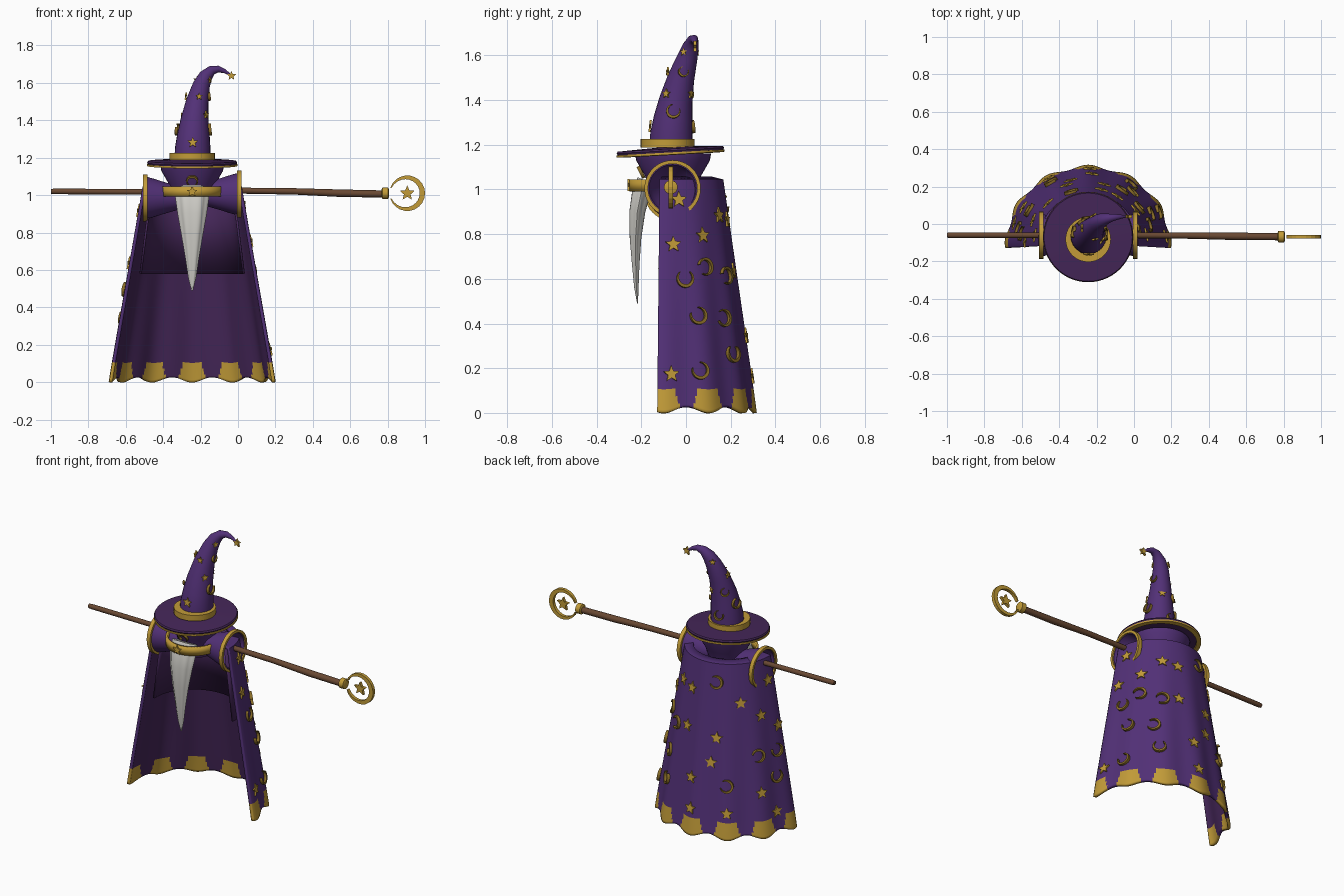
import bpy, bmesh
from math import sin, cos, pi, radians
from mathutils import Vector, Matrix

cube = bpy.data.objects.get("Cube")
if cube:
    bpy.data.objects.remove(cube, do_unlink=True)


def material(name, r, g, b):
    m = bpy.data.materials.new(name)
    m.use_nodes = True
    m.diffuse_color = (r, g, b, 1)
    m.node_tree.nodes["Principled BSDF"].inputs["Base Color"].default_value = (r, g, b, 1)
    return m


PURPLE = material("purple cloth", .085, .03, .185)
LINING = material("dark purple lining", .06, .02, .1)
GOLD = material("gold", .54, .33, .04)
OLD_GOLD = material("old gold", .25, .15, .02)
WOOD = material("brown wood", .14, .065, .032)
BEARD = material("white beard", .62, .61, .57)
CX = -.245                     # body centre line
UP = Vector((0, 0, 1))


def finish(name, bm, mats, angle=None):
    me = bpy.data.meshes.new(name)
    bm.to_mesh(me)
    bm.free()
    for m in mats:
        me.materials.append(m)
    if angle:
        me.polygons.foreach_set("use_smooth", [True] * len(me.polygons))
        me.set_sharp_from_angle(angle=radians(angle))
    ob = bpy.data.objects.new(name, me)
    bpy.context.scene.collection.objects.link(ob)
    return ob


def skin(name, rows, mats, closed=True, caps=False, loop=False, rule=None):
    """Quads between rows of points."""
    bm = bmesh.new()
    vs = [[bm.verts.new(p) for p in row] for row in rows]
    n = len(rows[0])
    pairs = list(zip(vs, vs[1:])) + ([(vs[-1], vs[0])] if loop else [])
    for lo, hi in pairs:
        for j in range(n if closed else n - 1):
            k = (j + 1) % n
            f = bm.faces.new((lo[j], lo[k], hi[k], hi[j]))
            if rule:
                f.material_index = rule(f.calc_center_median())
    if caps:
        bm.faces.new(vs[0][::-1])
        bm.faces.new(vs[-1])
    return finish(name, bm, mats, 40)


def ring(c, axis, r, n=32, flat=1, lobes=0):
    q = UP.rotation_difference(Vector(axis).normalized())
    pts = []
    for i in range(n):
        a = 2 * pi * i / n
        w = r * (1 + lobes * cos(6 * a))
        pts.append(Vector(c) + q @ Vector((w * cos(a), w * flat * sin(a), 0)))
    return pts


def lathe(name, profile, c, axis, mat, n=40, loop=False, caps=False):
    axis = Vector(axis).normalized()
    rows = [ring(Vector(c) + axis * h, axis, r, n) for r, h in profile]
    return skin(name, rows, [mat], loop=loop, caps=caps)


def sweep(name, path, mat, n=24, flat=1, lobes=0):
    pts = [Vector(p[:3]) for p in path]
    rows = []
    for i, p in enumerate(pts):
        t = pts[min(i + 1, len(pts) - 1)] - pts[max(i - 1, 0)]
        rows.append(ring(p, t, path[i][3], n, flat, lobes))
    return skin(name, rows, [mat], caps=True)


def plate(name, outline, frame, depth, mat):
    bm = bmesh.new()
    back, front = ([bm.verts.new(frame @ Vector((x, y, h))) for x, y in outline]
                   for h in (-depth / 2, depth / 2))
    bm.faces.new(back[::-1])
    bm.faces.new(front)
    for i in range(len(back)):
        j = (i + 1) % len(back)
        bm.faces.new((back[i], back[j], front[j], front[i]))
    return finish(name, bm, [mat])


def star(r):
    return [((r if i % 2 == 0 else r * .45) * cos(pi / 2 + i * pi / 5),
             (r if i % 2 == 0 else r * .45) * sin(pi / 2 + i * pi / 5)) for i in range(10)]


def crescent(r, turn, gap=35, width=.36):
    """A round moon with an opening at the angle turn."""
    n = 20
    angs = [radians(gap + (360 - 2 * gap) * i / n) for i in range(n + 1)]
    inner = [r * (1 - width * sin(pi * (i + 1.5) / (n + 3))) for i in range(n + 1)]
    t = radians(turn)
    return ([(r * cos(a + t), r * sin(a + t)) for a in angs]
            + [(q * cos(a + t), q * sin(a + t)) for a, q in zip(angs[::-1], inner[::-1])])


def frame_at(p, normal, lift=0.0):
    z = Vector(normal).normalized()
    x = UP.cross(z).normalized()
    m = Matrix((x, z.cross(x), z)).transposed().to_4x4()
    return Matrix.Translation(Vector(p) + z * lift) @ m


# Cape: an open half cone with soft folds and a gold hem
TOP = 1.045


def cape(a, z):
    t = z / TOP
    fold = 1 + .022 * (1 - t) * cos(12 * a)
    rx, ry = .437 - .174 * t, .408 - .143 * t
    drop = .014 * cos(12 * a) * max(0, 1 - t) ** 12
    return Vector((CX + rx * fold * cos(a), -.1 + ry * fold * sin(a), z + .014 - drop))


def hem(c):
    a = Vector((c.x - CX, (c.y + .1) * 1.07)).angle_signed(Vector((1, 0)))
    away = abs((a / (pi / 6) + .5) % 1 - .5)
    return int(c.z < .024 or c.z < .108 and away < .33 - 1.3 * max(0, c.z - .04))


angles = [radians(-4 + 188 * i / 144) for i in range(145)]
heights = [.012 * i for i in range(10)] + [.12 + (TOP - .134) * i / 10 for i in range(11)]
rows = [[cape(a, z) for a in angles] for z in heights]
yoke = [Vector((CX + (p.x - CX) * .8, -.07 + (p.y + .07) * .8, TOP + .012)) for p in rows[-1]]
cloak = skin("cape", rows + [yoke], [PURPLE, GOLD, LINING, GOLD], closed=False, rule=hem)
mod = cloak.modifiers.new("thickness", "SOLIDIFY")
mod.thickness, mod.offset, mod.material_offset = .018, -1, 2

# Short inner cape
inner = [[Vector((CX + r * cos(a), -.08 + r * .95 * sin(a), z)) for a in angles[::4]]
         for r, z in ((.282, .58), (.225, 1.03))]
vest = skin("inner_cape", inner, [LINING], closed=False)
vest.modifiers.new("thickness", "SOLIDIFY").thickness = .012

# Stars and moons on the cape: angle around, height
cape_stars = [(14, .94), (8, .74), (35, .78), (58, .87), (5, .16), (76, .85), (135, .8),
              (157, .71), (178, .62), (110, .59), (105, .44), (87, .33), (150, .26),
              (89, .15), (120, .15), (164, .12), (172, .9), (75, .62)]
cape_moons = [(17, .585), (26, .42), (50, .41), (58, .6), (55, .25), (25, .175), (108, .92),
              (150, .48), (168, .33), (172, .48), (120, .31), (35, .64)]


def on_cape(deg, z, lift):
    a = radians(deg)
    p = cape(a, z)
    n = (cape(a + .05, z) - cape(a - .05, z)).cross(cape(a, z + .03) - cape(a, z - .03))
    return frame_at(p, n, lift)


for d, z in cape_stars:
    plate("cape_star", star(.038), on_cape(d, z, .003), .009, GOLD)
for i, (d, z) in enumerate(cape_moons):
    plate("cape_moon", crescent(.04, 90 + 37 * (i % 4)), on_cape(d, z, .005), .018, OLD_GOLD)

# Flared sleeves with gold cuffs
for side, s in (("left", 1), ("right", -1)):
    c = (CX, -.06, .995 + s * .01)
    lathe(side + "_sleeve", [(.06, 0), (.065, .08), (.085, .15), (.104, .21), (.116, .255),
                             (.106, .255), (.09, .2), (.02, .12)], c, (s, 0, 0), PURPLE)
    lathe(side + "_cuff", [(.11, .24), (.126, .24), (.126, .264), (.11, .264)],
          c, (s, 0, 0), GOLD, loop=True)

# Head, mask band and beard
lathe("head", [(.08, .93), (.105, 1.0), (.125, 1.06), (.165, 1.13), (.17, 1.16)],
      (CX, -.058, 0), UP, PURPLE, caps=True)
arc = [radians(165 + 210 * i / 32) for i in range(33)]
band = skin("mask_band", [[Vector((CX + .162 * cos(a), -.092 + .162 * sin(a), z)) for a in arc]
                          for z in (.992, 1.045)], [GOLD], closed=False)
band.modifiers.new("thickness", "SOLIDIFY").thickness = .014
plate("band_star", star(.03), frame_at((CX, -.258, 1.018), (0, -1, 0)), .009, GOLD)
plate("head_moon", crescent(.032, 270), frame_at((CX, -.2, 1.075), (0, -1, -.5)), .015, OLD_GOLD)
sweep("beard", [(CX, -.217, .49, .004), (CX, -.222, .56, .02), (CX, -.225, .66, .034),
                (CX, -.226, .78, .053), (CX, -.218, .9, .073), (CX, -.2, .99, .085),
                (CX, -.18, 1.04, .08)], BEARD, 36, .5, .07)

# Hat: tilted brim with gold edge, band and a curled point
tilt = (0, -.055, 1)
lathe("hat_brim", [(.02, -.012), (.236, -.008), (.241, .002), (.236, .01), (.02, .02)],
      (CX, -.07, 1.172), tilt, LINING, 56, caps=True)
lathe("brim_edge", [(.215, -.018), (.242, -.016), (.242, -.006), (.215, -.006)],
      (CX, -.07, 1.172), tilt, GOLD, 56, loop=True)
lathe("hat_band", [(.08, 0), (.121, 0), (.121, .036), (.08, .036)],
      (CX, -.082, 1.189), UP, GOLD, loop=True)
hat = [(-.244, -.066, 1.19, .096), (-.242, -.065, 1.25, .095), (-.238, -.057, 1.32, .087),
       (-.232, -.045, 1.4, .075), (-.218, -.022, 1.5, .06), (-.195, .006, 1.59, .046),
       (-.172, .02, 1.637, .037), (-.14, .03, 1.667, .026), (-.105, .036, 1.674, .018),
       (-.07, .039, 1.662, .011), (-.045, .04, 1.645, .006)]
sweep("hat_point", hat, PURPLE)
plate("hat_tip_star", star(.026), frame_at((-.035, .04, 1.638), (0, -1, 0)), .014, GOLD)
hat_marks = [(1, -90, .03), (2, 170, -.032), (2, 0, -.032), (3, -35, .022), (3, 60, .024),
             (4, 180, .022), (4, 10, -.024), (4, -80, .02), (5, -20, .018), (5, 120, .02),
             (1, 95, -.03), (3, 130, -.026)]
for i, deg, size in hat_marks:
    x, y, z, r = hat[i]
    n = Vector((cos(radians(deg)), sin(radians(deg)), .12))
    f = frame_at(Vector((x, y, z + .02)) + n * r, n, .001)
    if size > 0:
        plate("hat_star", star(size), f, .009, GOLD)
    else:
        plate("hat_moon", crescent(-size, 60), f, .016, OLD_GOLD)

# Staff with a gold collar, moon ring and star
sweep("staff", [(-1, -.06, 1.02, .013), (-.98, -.06, 1.02, .015), (-.5, -.06, 1.017, .015),
                (0, -.06, 1.024, .016), (.3, -.062, 1.02, .017), (.55, -.066, 1.01, .02),
                (.78, -.068, 1.006, .019)], WOOD, 12)
lathe("staff_collar", [(.022, 0), (.031, .004), (.031, .034), (.022, .038)],
      (.768, -.068, 1.01), (1, 0, 0), GOLD, 16, caps=True)
head = frame_at((.905, -.068, 1.01), (0, -1, 0))
plate("staff_moon", crescent(.095, 180, 18, .3), head, .02, GOLD)
plate("staff_star", star(.042), head, .018, GOLD)
